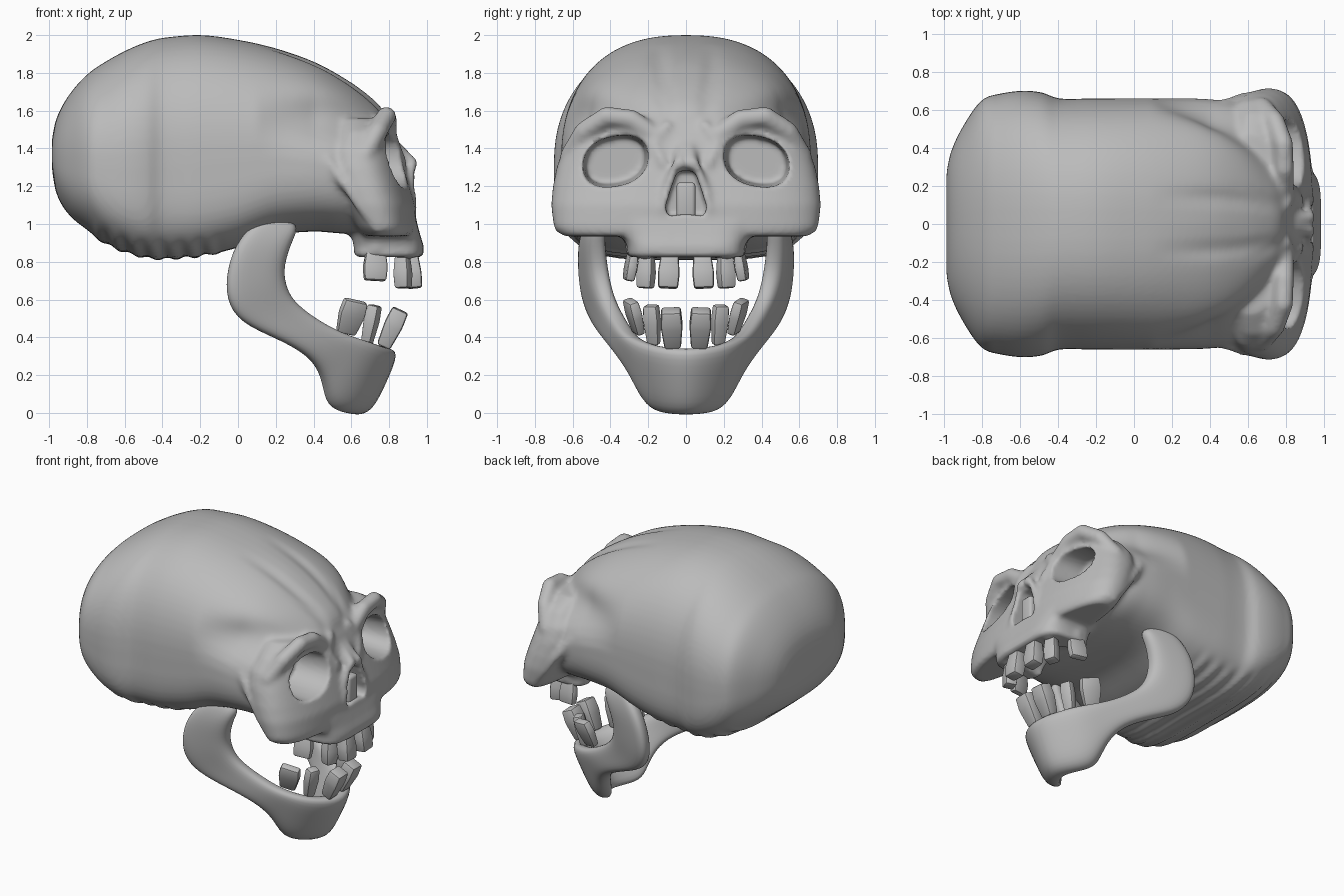
import bpy, bmesh, math
from mathutils import Vector, Matrix

cube = bpy.data.objects.get("Cube")
if cube:
    bpy.data.objects.remove(cube, do_unlink=True)

bone = bpy.data.materials.new("bone_grey")
bone.use_nodes = True
bone.diffuse_color = (0.5, 0.5, 0.5, 1)
bone.node_tree.nodes["Principled BSDF"].inputs["Base Color"].default_value = (0.5, 0.5, 0.5, 1)


def make_object(name, bm):
    bmesh.ops.recalc_face_normals(bm, faces=bm.faces)
    mesh = bpy.data.meshes.new(name)
    bm.to_mesh(mesh)
    bm.free()
    mesh.materials.append(bone)
    obj = bpy.data.objects.new(name, mesh)
    bpy.context.collection.objects.link(obj)
    return obj


def finish(obj, angle=50):
    """Apply the modifiers and shade smooth."""
    bpy.context.view_layer.update()
    graph = bpy.context.evaluated_depsgraph_get()
    mesh = bpy.data.meshes.new_from_object(obj.evaluated_get(graph))
    obj.modifiers.clear()
    obj.data = mesh
    mesh.name = obj.name
    mesh.materials.clear()
    mesh.materials.append(bone)
    bpy.ops.object.select_all(action='DESELECT')
    obj.select_set(True)
    bpy.context.view_layer.objects.active = obj
    bpy.ops.object.shade_smooth_by_angle(angle=math.radians(angle))


def loft(bm, rings):
    loops = [[bm.verts.new(p) for p in ring] for ring in rings]
    n = len(loops[0])
    for a, b in zip(loops, loops[1:]):
        for i in range(n):
            bm.faces.new((a[i], a[(i + 1) % n], b[(i + 1) % n], b[i]))
    bm.faces.new(loops[0])
    bm.faces.new(loops[-1])


def power(v, n):
    return math.copysign(abs(v) ** (2 / n), v)


def sample(table, x):
    """Read a table of stations at x along smooth curves."""
    last = len(table) - 1
    i = next((k for k in range(last) if x <= table[k + 1][0]), last - 1)
    a, b = table[i], table[i + 1]
    before, after = table[max(i - 1, 0)], table[min(i + 2, last)]
    h = b[0] - a[0]
    t = (x - a[0]) / h
    values = []
    for p0, p, q, q1 in zip(before, a, b, after):
        m0 = (q - p0) / (b[0] - before[0]) * h
        m1 = (q1 - p) / (after[0] - a[0]) * h
        values.append((2 * t ** 3 - 3 * t * t + 1) * p + (t ** 3 - 2 * t * t + t) * m0
                      + (3 * t * t - 2 * t ** 3) * q + (t ** 3 - t * t) * m1)
    return values


def ridge(bm, points, r):
    """A rounded ridge through the points, on both sides."""
    for a, b in zip(points, points[1:]):
        a, b = Vector(a), Vector(b)
        steps = max(2, int((b - a).length / (r * 0.4)))
        for i in range(steps + 1):
            p = a.lerp(b, i / steps)
            for s in (1, -1):
                bmesh.ops.create_icosphere(bm, subdivisions=2, radius=r,
                                           matrix=Matrix.Translation((p.x, p.y * s, p.z)))


# Braincase: x, half width, bottom, top, roundness of the upper and lower halves
CRANIUM = [
    (-.985, .27, 1.29, 1.45, 2.4, 2.4), (-.965, .37, 1.17, 1.55, 2.4, 2.5),
    (-.90, .51, 1.055, 1.675, 2.4, 2.7), (-.80, .65, .97, 1.79, 2.4, 3),
    (-.70, .685, .895, 1.86, 2.4, 3.4), (-.58, .70, .845, 1.925, 2.4, 3.8),
    (-.48, .69, .82, 1.965, 2.4, 4), (-.40, .66, .815, 1.985, 2.4, 4),
    (-.20, .66, .83, 2.0, 2.4, 4), (0, .66, .875, 1.975, 2.4, 3.8),
    (.20, .66, .94, 1.93, 2.3, 3.4), (.40, .655, .96, 1.86, 2.25, 3.2),
    (.55, .63, .95, 1.78, 2.2, 3), (.68, .56, .95, 1.69, 2.1, 3),
    (.77, .46, 1.0, 1.6, 2, 2.6), (.81, .36, 1.1, 1.5, 2, 2)]
bm = bmesh.new()
rings = []
steps = 120
for k in range(steps + 1):
    x, w, zb, zt, nu, nl = sample(CRANIUM, -.985 + 1.795 * k / steps)
    zc = zb + .42 * (zt - zb)
    ring = []
    for i in range(72):
        a = math.tau * i / 72
        c, s = math.cos(a), math.sin(a)
        n = nu if s > 0 else nl
        y = w * power(c, n)
        z = zc + power(s, n) * (zt - zc if s > 0 else zc - zb)
        # Ribs under the back, grooves on the forehead, hollow temples
        if s < -.6 and -.75 < x < -.1:
            z += .012 * math.sin(math.tau * x / .1 + 5 * y * y) * min(1, (-s - .6) * 5)
        if s > 0 and x > .1:
            f = min(1, (x - .1) / .3)
            z -= .022 * f * math.exp(-((abs(y) - .13) / .04) ** 2)
            y -= math.copysign(.095 * f * math.exp(-((z - 1.56) / .12) ** 2) * min(1, abs(y) * 2), y)
        ring.append((x, y, z))
    rings.append(ring)
loft(bm, rings)


def face_block(layers, roundness):
    """Layers of height, half width, front, widest point and back."""
    rings = []
    for z, w, front, mid, back in layers:
        ring = []
        for i in range(56):
            a = math.tau * i / 56
            c = power(math.cos(a), roundness)
            ring.append((mid + c * (front - mid if c > 0 else mid - back),
                         w * power(math.sin(a), roundness), z))
        rings.append(ring)
    loft(bm, rings)


# Cheeks and eye region, then the upper jaw
face_block([(.935, .65, .935, .76, .66), (.98, .70, .945, .74, .62), (1.1, .715, .94, .70, .55),
            (1.2, .705, .91, .67, .48), (1.3, .685, .88, .64, .42), (1.4, .65, .855, .62, .42),
            (1.49, .58, .82, .62, .5), (1.56, .47, .78, .6, .5)], 2.5)
face_block([(.825, .31, .98, .72, .61), (.88, .31, .985, .72, .61), (.94, .34, .965, .72, .6),
            (1.02, .42, .945, .72, .6)], 4.5)

# Brow, cheekbone flange, nasal bone, nose rim and inner eye ridges
ridge(bm, [(.79, .17, 1.47), (.79, .29, 1.555), (.785, .42, 1.57), (.74, .54, 1.49), (.67, .615, 1.36)], .055)
ridge(bm, [(.47, .625, 1.34), (.56, .66, 1.22), (.66, .675, 1.08), (.74, .67, .98)], .03)
ridge(bm, [(.80, .02, 1.44), (.86, .02, 1.38), (.92, .035, 1.32)], .036)
ridge(bm, [(.925, .055, 1.32), (.92, .095, 1.2), (.93, .125, 1.08)], .022)
ridge(bm, [(.80, .1, 1.52), (.83, .17, 1.42), (.87, .12, 1.32)], .03)
# Gum swellings over the tooth roots
for root in ((.925, .09, .87), (.89, .21, .86), (.73, .27, .87)):
    ridge(bm, [root, (root[0] - .01, root[1], .93)], .055)
skull = make_object("skull", bm)

# Cutters for the eye sockets, the nose opening and the palate
bm = bmesh.new()
for s in (1, -1):
    rings = []
    for x, k in ((.62, .88), (.84, 1), (1.05, 1.06)):
        ring = []
        for i in range(32):
            a = math.tau * i / 32
            y, z = .175 * k * power(math.cos(a), 2.3), .135 * k * power(math.sin(a), 2.3)
            ring.append((x, s * (.375 + y), 1.335 + z - .15 * y))
        rings.append(ring)
    loft(bm, rings)
pear = [(.045, 1.28), (.075, 1.2), (.11, 1.09), (.095, 1.04), (.03, 1.05)]
outline = pear + [(-y, z) for y, z in reversed(pear)]
loft(bm, [[(x, y, z) for y, z in outline] for x in (.78, 1.1)])
bmesh.ops.create_uvsphere(bm, u_segments=32, v_segments=16, radius=1,
                          matrix=Matrix.Translation((.66, 0, .83)) @ Matrix.Diagonal((.22, .2, .12, 1)))
cutter = make_object("hollow_cutter", bm)
cutter.hide_render = True


def remesh(size):
    m = skull.modifiers.new("fuse", 'REMESH')
    m.mode = 'VOXEL'
    m.voxel_size = size


def smooth(count):
    m = skull.modifiers.new("soften", 'SMOOTH')
    m.factor = .5
    m.iterations = count


remesh(.016)
smooth(4)
cut = skull.modifiers.new("hollows", 'BOOLEAN')
cut.operation = 'DIFFERENCE'
cut.solver = 'EXACT'
cut.object = cutter
remesh(.014)
smooth(2)
finish(skull, 70)
bpy.data.objects.remove(cutter, do_unlink=True)

# Lower jaw: upper edge x z y, lower edge x z y, thickness, turn of the inner side
JAW = [
    (.33, 1.0, .49, .17, 1.08, .52, .08, 0), (.29, .92, .53, .0, .93, .585, .11, 0),
    (.24, .78, .52, -.06, .76, .59, .12, 0), (.25, .68, .50, -.065, .60, .575, .12, 0),
    (.30, .59, .46, .02, .475, .525, .11, 10), (.42, .50, .40, .23, .39, .46, .10, 15),
    (.54, .435, .36, .40, .30, .385, .10, 20), (.64, .40, .32, .48, .19, .31, .11, 30),
    (.74, .375, .26, .53, .05, .25, .13, 50), (.82, .35, .16, .62, .0, .17, .14, 75),
    (.885, .335, 0, .75, -.012, 0, .16, 90)]


def jaw_ring(row, s):
    ux, uz, uy, lx, lz, ly, thick, turn = row
    top, low = Vector((ux, uy * s, uz)), Vector((lx, ly * s, lz))
    a = math.radians(turn)
    inward = Vector((-math.sin(a), -s * math.cos(a), 0)) * thick
    spots = [(.04, 0), (.5, -.02), (.96, 0), (1.02, .5), (.96, 1), (.5, 1.02), (.04, 1), (-.02, .5)]
    return [top.lerp(low, t) + inward * d for t, d in spots]


bm = bmesh.new()
loft(bm, [jaw_ring(r, 1) for r in JAW] + [jaw_ring(r, -1) for r in reversed(JAW[:-1])])
jaw = make_object("lower_jaw", bm)
jaw.modifiers.new("round", 'SUBSURF').levels = 2
finish(jaw, 60)


def tooth(name, root, tip, wide, deep, yaw):
    """A tapered, bevelled peg from root to tip, mirrored to both sides."""
    for s, side in ((1, "left"), (-1, "right")):
        a, b = Vector((root[0], root[1] * s, root[2])), Vector((tip[0], tip[1] * s, tip[2]))
        axis = (b - a).normalized()
        turn = math.radians(yaw * s)
        across = Vector((-math.sin(turn), math.cos(turn), 0))
        across = (across - axis * across.dot(axis)).normalized()
        out = axis.cross(across)
        bm = bmesh.new()
        rings = []
        for p, k in ((a, .75), (a.lerp(b, .6), 1), (b, .9)):
            rings.append([p + across * (wide / 2 * k * i) + out * (deep / 2 * k * j)
                          for i, j in ((1, 1), (-1, 1), (-1, -1), (1, -1))])
        loft(bm, rings)
        bmesh.ops.bevel(bm, geom=bm.edges[:], offset=.014, segments=2, profile=.5, affect='EDGES')
        finish(make_object(side + "_" + name, bm), 40)


tooth("upper_incisor", (.915, .085, .86), (.935, .095, .66), .115, .09, 0)
tooth("upper_canine", (.87, .205, .86), (.875, .215, .66), .09, .085, 20)
tooth("upper_molar", (.73, .275, .88), (.725, .305, .70), .13, .055, 80)
tooth("lower_incisor", (.77, .07, .35), (.86, .08, .545), .115, .1, 0)
tooth("lower_canine", (.68, .17, .36), (.725, .185, .57), .085, .07, 20)
tooth("lower_molar", (.57, .25, .42), (.625, .295, .595), .14, .06, 75)

# Divider inside the nose opening
bm = bmesh.new()
bmesh.ops.create_cube(bm, size=1, matrix=Matrix.Translation((.85, 0, 1.12)) @ Matrix.Diagonal((.14, .1, .2, 1)))
bmesh.ops.bevel(bm, geom=bm.edges[:], offset=.02, segments=3, profile=.5, affect='EDGES')
finish(make_object("nose_divider", bm), 40)
